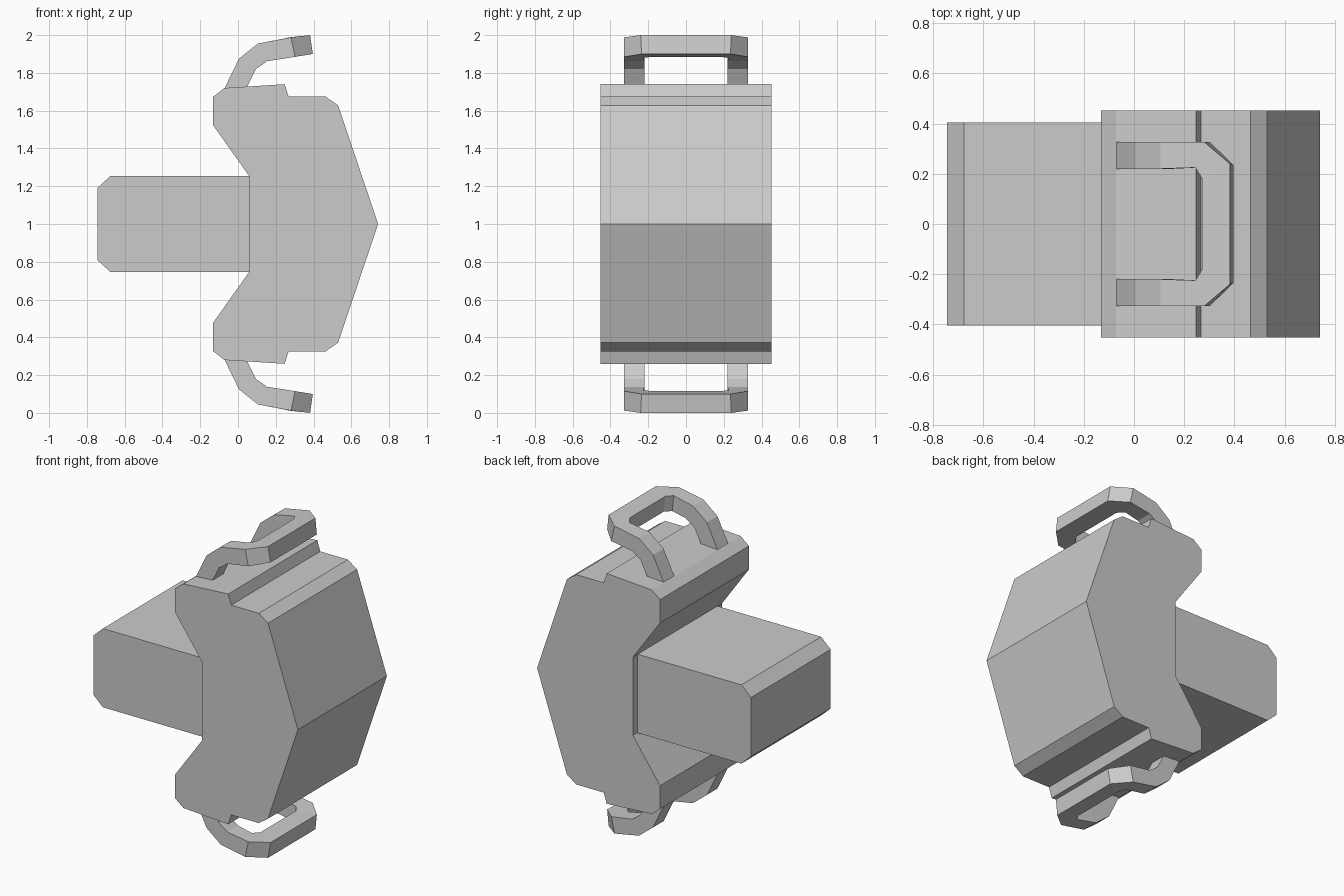
import bpy, bmesh

if "Cube" in bpy.data.objects:
    bpy.data.objects.remove(bpy.data.objects["Cube"])

grey = bpy.data.materials.new("plain grey")
grey.diffuse_color = (0.6, 0.6, 0.6, 1)
grey.use_nodes = True
grey.node_tree.nodes["Principled BSDF"].inputs["Base Color"].default_value = grey.diffuse_color


def finish(name, bm):
    bmesh.ops.recalc_face_normals(bm, faces=bm.faces[:])
    mesh = bpy.data.meshes.new(name)
    bm.to_mesh(mesh)
    bm.free()
    mesh.materials.append(grey)
    obj = bpy.data.objects.new(name, mesh)
    bpy.context.collection.objects.link(obj)
    return obj


def loft(name, rings):
    """Skin a row of matching rings and cap both ends."""
    bm = bmesh.new()
    loops = [[bm.verts.new(p) for p in ring] for ring in rings]
    n = len(loops[0])
    for a, b in zip(loops, loops[1:]):
        for i in range(n):
            j = (i + 1) % n
            bm.faces.new((a[i], a[j], b[j], b[i]))
    bm.faces.new(loops[0])
    bm.faces.new(loops[-1])
    return finish(name, bm)


def symmetric_slab(name, upper, half_width):
    """Mirror an upper half profile (x, z) about z = 1 and extrude along y."""
    lower = [(x, 2 - z) for x, z in reversed(upper) if z != 1]
    profile = upper + lower
    return loft(name, [[(x, y, z) for x, z in profile]
                       for y in (-half_width, half_width)])


# Main body
symmetric_slab("body", [
    (0.062, 1.25), (-0.132, 1.523), (-0.132, 1.673), (-0.072, 1.72),
    (0.247, 1.74), (0.268, 1.674), (0.465, 1.674), (0.53, 1.628),
    (0.742, 1.0)], 0.452)

# Rear block with chamfered end
symmetric_slab("rear_block", [
    (-0.745, 1.19), (-0.677, 1.253), (0.07, 1.253)], 0.405)

# Handle half: rings ordered outer top, outer bottom, inner bottom, inner top
half = []
for (tx, tz), (bx, bz) in [((-0.08, 1.70), (0.03, 1.69)),
                           ((0.005, 1.875), (0.095, 1.82)),
                           ((0.105, 1.955), (0.155, 1.862))]:
    half.append([(tx, 0.327, tz), (bx, 0.327, bz),
                 (bx, 0.22, bz), (tx, 0.22, tz)])
half.append([(0.28, 0.327, 1.988), (0.302, 0.327, 1.885),
             (0.255, 0.225, 1.88), (0.245, 0.225, 1.982)])
half.append([(0.382, 0.24, 2.0), (0.396, 0.235, 1.9),
             (0.285, 0.18, 1.885), (0.272, 0.18, 1.988)])
other = [[(x, -y, z) for x, y, z in ring] for ring in reversed(half)]
rings = half + other

# Upper handle and its mirrored twin below
loft("upper_handle", rings)
loft("lower_handle", [[(x, y, 2 - z) for x, y, z in r] for r in rings])
